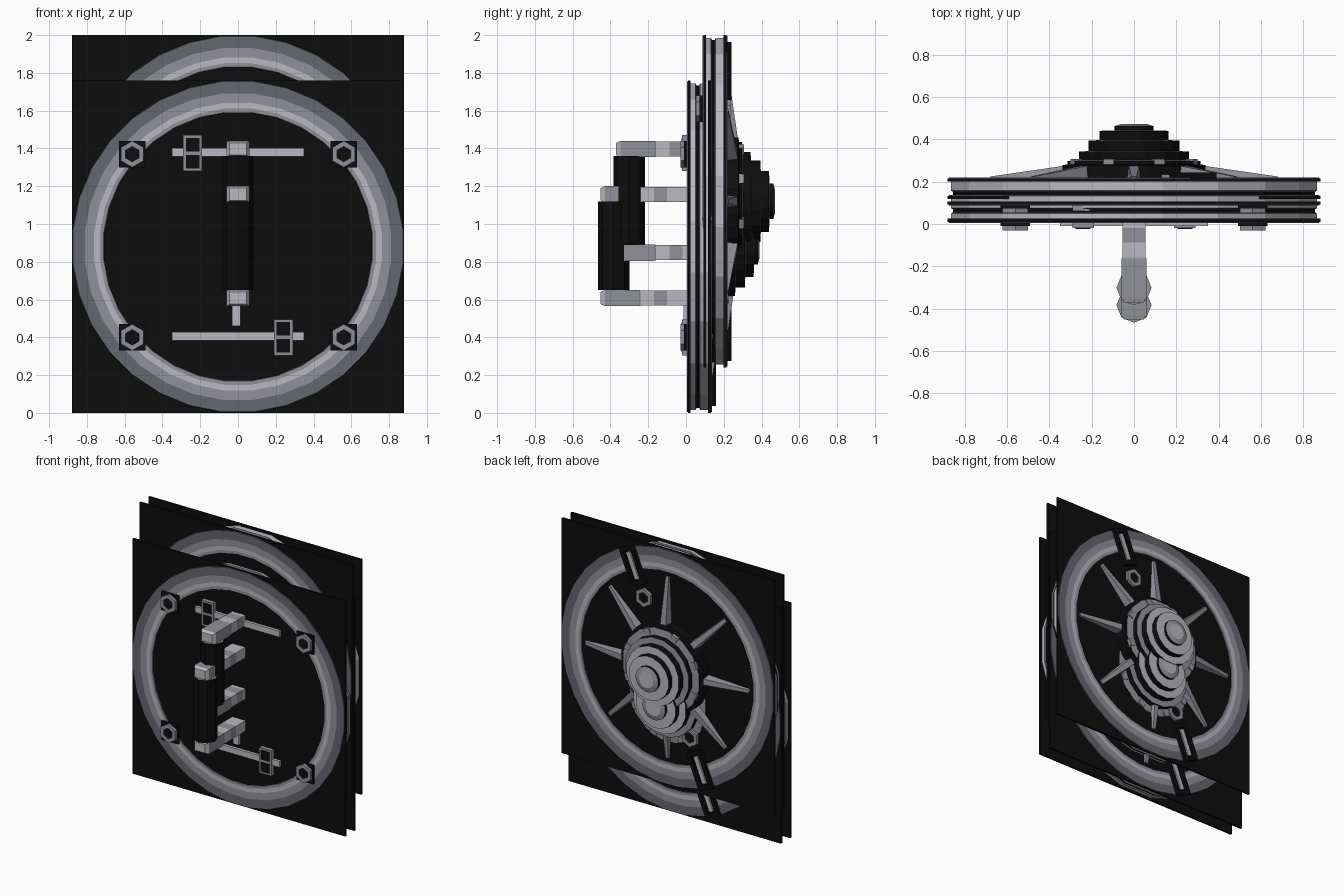
import bpy, bmesh
from math import pi, cos, sin, radians
from mathutils import Matrix, Vector

if "Cube" in bpy.data.objects:
    bpy.data.objects.remove(bpy.data.objects["Cube"])


def material(name, rgb):
    m = bpy.data.materials.new(name)
    m.use_nodes = True
    m.diffuse_color = (*rgb, 1)
    m.node_tree.nodes["Principled BSDF"].inputs["Base Color"].default_value = (*rgb, 1)
    return m


MATS = [material("black metal", (.004, .004, .004)),
        material("dark grey", (.13, .135, .16)),
        material("mid grey", (.28, .285, .32)),
        material("light grey", (.48, .48, .53))]
BLACK, DARK, MID, LIGHT = range(4)


def finish(name, bm, origin):
    bmesh.ops.remove_doubles(bm, verts=bm.verts, dist=1e-5)
    bmesh.ops.recalc_face_normals(bm, faces=bm.faces)
    mesh = bpy.data.meshes.new(name)
    bm.to_mesh(mesh)
    bm.free()
    for m in MATS:
        mesh.materials.append(m)
    ob = bpy.data.objects.new(name, mesh)
    ob.location = origin
    bpy.context.collection.objects.link(ob)
    return ob


def box(name, origin, size, centre, mat, turn=0):
    """Box placed at centre, then turned about the y axis through origin."""
    bm = bmesh.new()
    bmesh.ops.create_cube(bm, size=1)
    bm.transform(Matrix.Rotation(turn, 4, 'Y') @ Matrix.Translation(centre)
                 @ Matrix.Diagonal((*size, 1)))
    for f in bm.faces:
        f.material_index = mat
    return finish(name, bm, origin)


def lathe(name, origin, profile, mats, sides):
    """Turn (radius, y) points about the y axis; one material per step."""
    bm = bmesh.new()
    rings = [[bm.verts.new((r * cos(2 * pi * (i + .5) / sides), y,
                            r * sin(2 * pi * (i + .5) / sides)))
              for i in range(sides)] for r, y in profile if r > 0]
    for a, b, mat in zip(rings, rings[1:], mats):
        for i in range(sides):
            j = (i + 1) % sides
            bm.faces.new((a[i], a[j], b[j], b[i])).material_index = mat
    if profile[-1][0] == 0:
        bm.faces.new(rings[-1]).material_index = mats[-1]
    return finish(name, bm, origin)


def face_ring(name, origin, y, out):
    # Banded ring lying on the face of a plate
    radii = (.88, .878, .815, .765, .735, .715, .713)
    steps = (0, .005, .005, .005, .005, .005, 0)
    lathe(name, origin, [(r, y + out * s) for r, s in zip(radii, steps)],
          (DARK, DARK, MID, LIGHT, MID, MID), 32)


def nut(name, origin, y, out, r):
    # Six-sided nut with a dark bore
    lathe(name, origin, [(r, y), (r, y + out * .02), (r * .58, y + out * .02),
                         (r * .58, y + out * .012), (0, y + out * .012)],
          (MID, MID, DARK, BLACK), 6)


def spoke(name, origin, turn):
    # Wedge sloping from the hub down to the rim
    bm = bmesh.new()
    inner, outer = [(-.035, .13), (.035, .13), (.025, .2), (-.025, .2)], \
                   [(-.018, .13), (.018, .13), (.012, .142), (-.012, .142)]
    ends = [[bm.verts.new((x, y, z)) for x, y in sec]
            for sec, z in ((inner, .28), (outer, .68))]
    bm.faces.new(ends[0])
    bm.faces.new(ends[1])
    for i in range(4):
        j = (i + 1) % 4
        bm.faces.new((ends[0][i], ends[0][j], ends[1][j], ends[1][i]))
    for f in bm.faces:
        f.material_index = MID
    bm.transform(Matrix.Rotation(turn, 4, 'Y'))
    finish(name, bm, origin)


def post(name, origin, z):
    # Handle post with a chamfered front end and banded sides
    bm = bmesh.new()
    cuts = [(.055, .01, LIGHT), (.055, -.1, MID), (.055, -.17, LIGHT), (.055, -.24, MID),
            (.06, -.25, MID), (.06, -.43, LIGHT), (.045, -.452, LIGHT)]
    loops = []
    for w, y, _ in cuts:
        h = w * .72
        loops.append([bm.verts.new((x, y, zz + z)) for x, zz in
                      ((-w, -h), (w, -h), (w, h), (-w, h))])
    for a, b, c in zip(loops, loops[1:], cuts):
        for i in range(4):
            j = (i + 1) % 4
            bm.faces.new((a[i], a[j], b[j], b[i])).material_index = c[2]
    bm.faces.new(loops[-1]).material_index = LIGHT
    finish(name, bm, origin)


def grip(name, origin):
    # Upright grip between the posts
    bm = bmesh.new()
    bmesh.ops.create_cone(bm, cap_ends=True, segments=8, radius1=.083, radius2=.083, depth=.47)
    bm.transform(Matrix.Translation((0, -.383, .005)))
    bm.normal_update()
    for f in bm.faces:
        f.material_index = MID if abs(f.normal.z) > .5 else BLACK
    finish(name, bm, origin)


def latch_block(name, o, x, z):
    # Upright block with a dark window that rides on a rod
    box(name, o, (.1, .03, .19), (x, -.005, z), MID)
    for s in (-1, 1):
        box(name + "_window", o, (.07, .006, .07), (x, -.021, z + s * .045), BLACK)


def hatch(tag, origin):
    o = Vector(origin)
    # Square plates, the drum between them and the rings on their faces
    box(tag + "_front_plate", o, (1.76, .015, 1.76), (0, .0175, 0), BLACK)
    box(tag + "_back_plate", o, (1.76, .015, 1.76), (0, .125, 0), BLACK)
    lathe(tag + "_drum", o, [(.875, .02), (.875, .05), (.865, .055), (.865, .07),
                             (.875, .075), (.875, .125)],
          (LIGHT, DARK, BLACK, DARK, LIGHT), 20)
    face_ring(tag + "_front_ring", o, .01, -1)
    face_ring(tag + "_back_ring", o, .1325, 1)

    # Corner nuts on square pads
    for x in (-.56, .56):
        for z in (-.48, .49):
            box(tag + "_nut_pad", o, (.14, .02, .14), (x, 0, z), BLACK)
            nut(tag + "_corner_nut", o + Vector((x, 0, z)), -.01, -1, .07)

    # Handle
    for z in (-.272, .277):
        post(tag + "_handle_post", o, z)
    grip(tag + "_handle_grip", o)

    # Sliding rods with their blocks and the short link
    for x, z in ((-.24, .5), (.24, -.475)):
        box(tag + "_latch_rod", o, (.7, .025, .045), (0, .002, z), LIGHT)
        latch_block(tag + "_latch_block", o, x, z - .005)
    box(tag + "_latch_link", o, (.045, .025, .12), (-.01, 0, -.36), LIGHT)

    # Stepped hub on the back
    lathe(tag + "_hub", o,
          [(.345, .13), (.345, .195), (.32, .2), (.32, .215), (.265, .22), (.265, .26),
           (.22, .262), (.22, .312), (.165, .314), (.165, .358), (.095, .36),
           (.095, .38), (.06, .39), (0, .39)],
          (BLACK, BLACK, BLACK, MID, BLACK, MID, BLACK, LIGHT,
           BLACK, LIGHT, BLACK, MID, LIGHT), 16)
    for i in range(8):
        spoke(tag + "_spoke", o, i * pi / 4)
        box(tag + "_hub_bolt", o, (.05, .03, .04), (0, .21, .295), MID, (i + .5) * pi / 4)

    # Rim clamps and their nuts, opposite each other
    for turn in (radians(22), radians(202)):
        for x in (-.048, .048):
            box(tag + "_clamp_side", o, (.03, .03, .28), (x, .145, .745), BLACK, turn)
        for z in (.62, .87):
            box(tag + "_clamp_end", o, (.126, .03, .03), (0, .145, z), BLACK, turn)
        box(tag + "_clamp_bed", o, (.07, .012, .25), (0, .138, .745), BLACK, turn)
        box(tag + "_clamp_bar", o, (.035, .02, .2), (0, .145, .745), LIGHT, turn)
        nut(tag + "_clamp_nut", o + Vector((.51 * sin(turn), 0, .51 * cos(turn))),
            .1325, 1, .07)


# Two matching hatches, the second set back and higher
hatch("lower", (0, 0, .88))
hatch("upper", (0, .082, 1.12))
